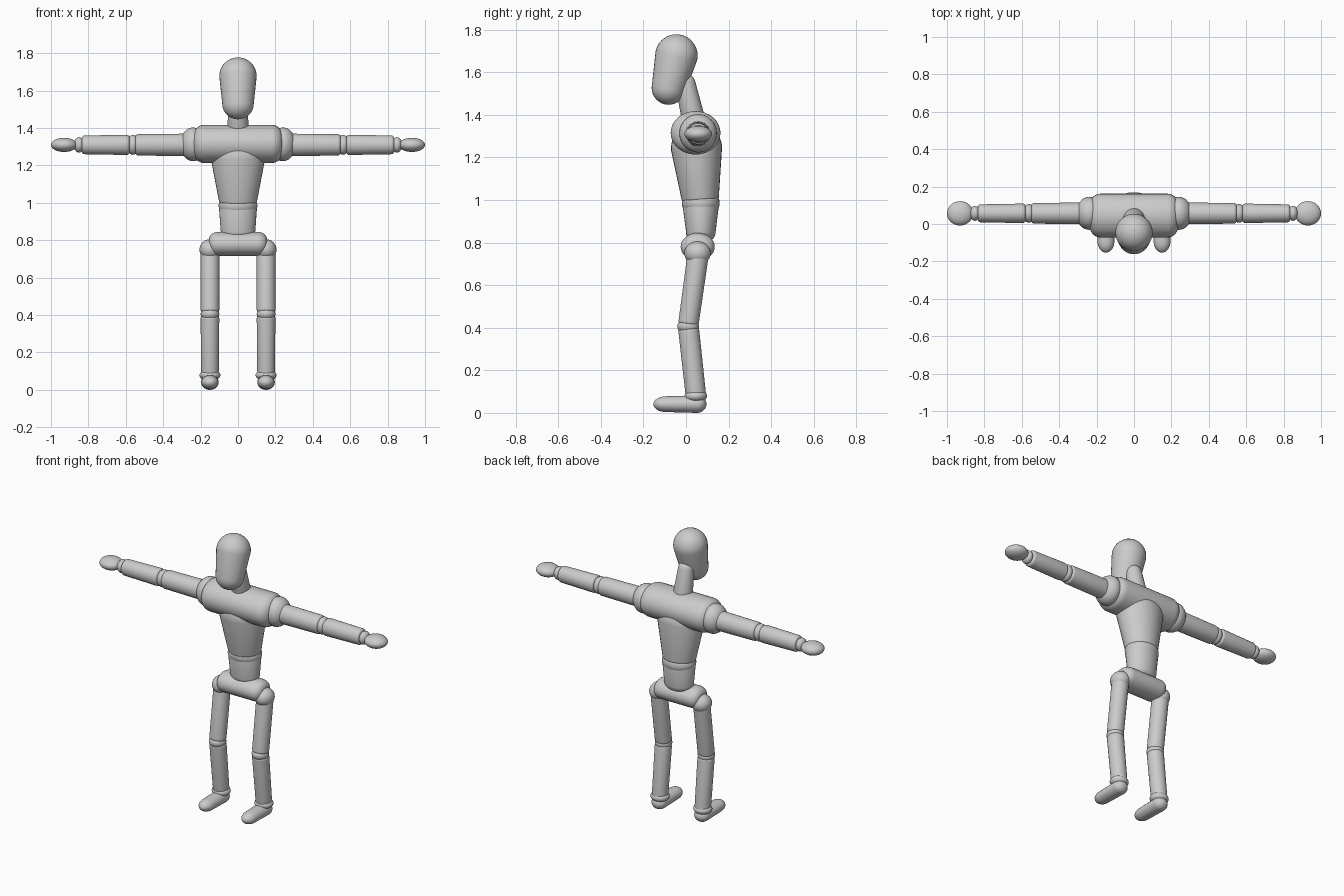
import bpy, bmesh, math
from mathutils import Vector

if "Cube" in bpy.data.objects:
    bpy.data.objects.remove(bpy.data.objects["Cube"])

grey = bpy.data.materials.new("light grey")
grey.diffuse_color = (0.6, 0.6, 0.6, 1)
grey.use_nodes = True
grey.node_tree.nodes["Principled BSDF"].inputs["Base Color"].default_value = grey.diffuse_color


def finish(name, bm):
    bmesh.ops.recalc_face_normals(bm, faces=bm.faces[:])
    me = bpy.data.meshes.new(name)
    bm.to_mesh(me)
    bm.free()
    me.materials.append(grey)
    for p in me.polygons:
        p.use_smooth = True
    ob = bpy.data.objects.new(name, me)
    bpy.context.collection.objects.link(ob)
    return ob


def limb(name, a, b, ra, rb, depth, shrink=1.0, sides=32, steps=8):
    """Tapered tube from a to b with rounded ends.
    ra, rb: radii (side, other) at a and b; depth: length of the end rounding;
    shrink: part of the radius that the rounding takes away (1 = full dome)."""
    a, b = Vector(a), Vector(b)
    axis = (b - a).normalized()
    length = (b - a).length
    side = Vector((0, 1, 0)) if abs(axis.x) > 0.7 else Vector((1, 0, 0))
    other = axis.cross(side).normalized()
    da, db = depth
    # (share of the rounding depth, scale), from the tip to the full radius
    curve = [(1 - math.cos(t), max(1 - shrink * (1 - math.sin(t)), 0.01))
             for t in (math.pi / 2 * i / steps for i in range(steps + 1))]
    rings = [(da * d, s) for d, s in curve]
    rings = [(da * (1 - math.cos(math.pi / 2 * i / steps)), curve[i][1]) for i in range(steps + 1)]
    rings += [(length - db * d, s) for d, s in reversed(curve)]
    bm = bmesh.new()
    loops = []
    for d, s in rings:
        f = min(max((d - da) / (length - da - db), 0), 1)
        ru, rv = (ra[k] + (rb[k] - ra[k]) * f for k in (0, 1))
        c = a + axis * d
        loops.append([bm.verts.new(c + s * (side * ru * math.cos(q) + other * rv * math.sin(q)))
                      for q in (2 * math.pi * j / sides for j in range(sides))])
    for l0, l1 in zip(loops, loops[1:]):
        for j in range(sides):
            k = (j + 1) % sides
            bm.faces.new((l0[j], l0[k], l1[k], l1[j]))
    bm.faces.new(loops[0])
    bm.faces.new(loops[-1])
    return finish(name, bm)


def ball(name, centre, radii):
    bm = bmesh.new()
    bmesh.ops.create_uvsphere(bm, u_segments=32, v_segments=16, radius=1)
    for v in bm.verts:
        v.co = Vector([c + r * x for c, r, x in zip(centre, radii, v.co)])
    return finish(name, bm)


# Head and neck
limb("head", (0, -0.1, 1.449), (0, -0.022, 1.775), (0.084, 0.08), (0.1, 0.1), (0.08, 0.1))
limb("neck", (0, 0.052, 1.3), (0, -0.012, 1.59), (0.064, 0.058), (0.047, 0.047), (0.02, 0.045))

# Trunk
limb("chest", (-0.24, 0.045, 1.315), (0.24, 0.045, 1.315), (0.117, 0.102), (0.117, 0.102), (0.06, 0.06), 0.6)
limb("ribcage", (0, 0.068, 0.99), (0, 0.044, 1.32), (0.102, 0.088), (0.146, 0.12), (0.02, 0.08), 0.4)
ball("waist", (0, 0.069, 0.985), (0.104, 0.089, 0.07))
limb("abdomen", (0, 0.07, 0.815), (0, 0.069, 0.99), (0.093, 0.07), (0.102, 0.086), (0.04, 0.01), 0.3)
limb("pelvis", (-0.155, 0.055, 0.78), (0.155, 0.055, 0.78), (0.08, 0.065), (0.08, 0.065), (0.05, 0.05), 0.6)

# Arms and legs
for s, tag in ((-1, "right"), (1, "left")):
    y, z = 0.057, 1.31
    ball(tag + "_shoulder", (s * 0.24, y, z + 0.003), (0.07, 0.088, 0.09))
    limb(tag + "_upper_arm", (s * 0.26, y, z), (s * 0.549, y, z),
         (0.058, 0.06), (0.055, 0.057), (0.015, 0.015), 0.3)
    ball(tag + "_elbow", (s * 0.562, y, z), (0.035, 0.05, 0.053))
    limb(tag + "_forearm", (s * 0.58, y, z), (s * 0.835, y, z),
         (0.052, 0.054), (0.048, 0.05), (0.015, 0.015), 0.3)
    ball(tag + "_wrist", (s * 0.85, y, z), (0.028, 0.04, 0.041))
    ball(tag + "_hand", (s * 0.93, y, z), (0.07, 0.065, 0.038))

    x = s * 0.15
    ball(tag + "_hip", (x, 0.054, 0.75), (0.056, 0.062, 0.055))
    limb(tag + "_thigh", (x, 0.011, 0.415), (x, 0.057, 0.745), (0.05, 0.048), (0.05, 0.05), (0.015, 0.015), 0.2)
    ball(tag + "_knee", (x, 0.01, 0.406), (0.05, 0.051, 0.038))
    limb(tag + "_shin", (x, 0.047, 0.075), (x, 0.012, 0.397), (0.047, 0.048), (0.05, 0.049), (0.015, 0.015), 0.2)
    ball(tag + "_ankle", (x, 0.046, 0.079), (0.056, 0.053, 0.032))
    limb(tag + "_foot", (x, 0.096, 0.041), (x, -0.153, 0.041), (0.047, 0.041), (0.045, 0.037), (0.045, 0.06))
